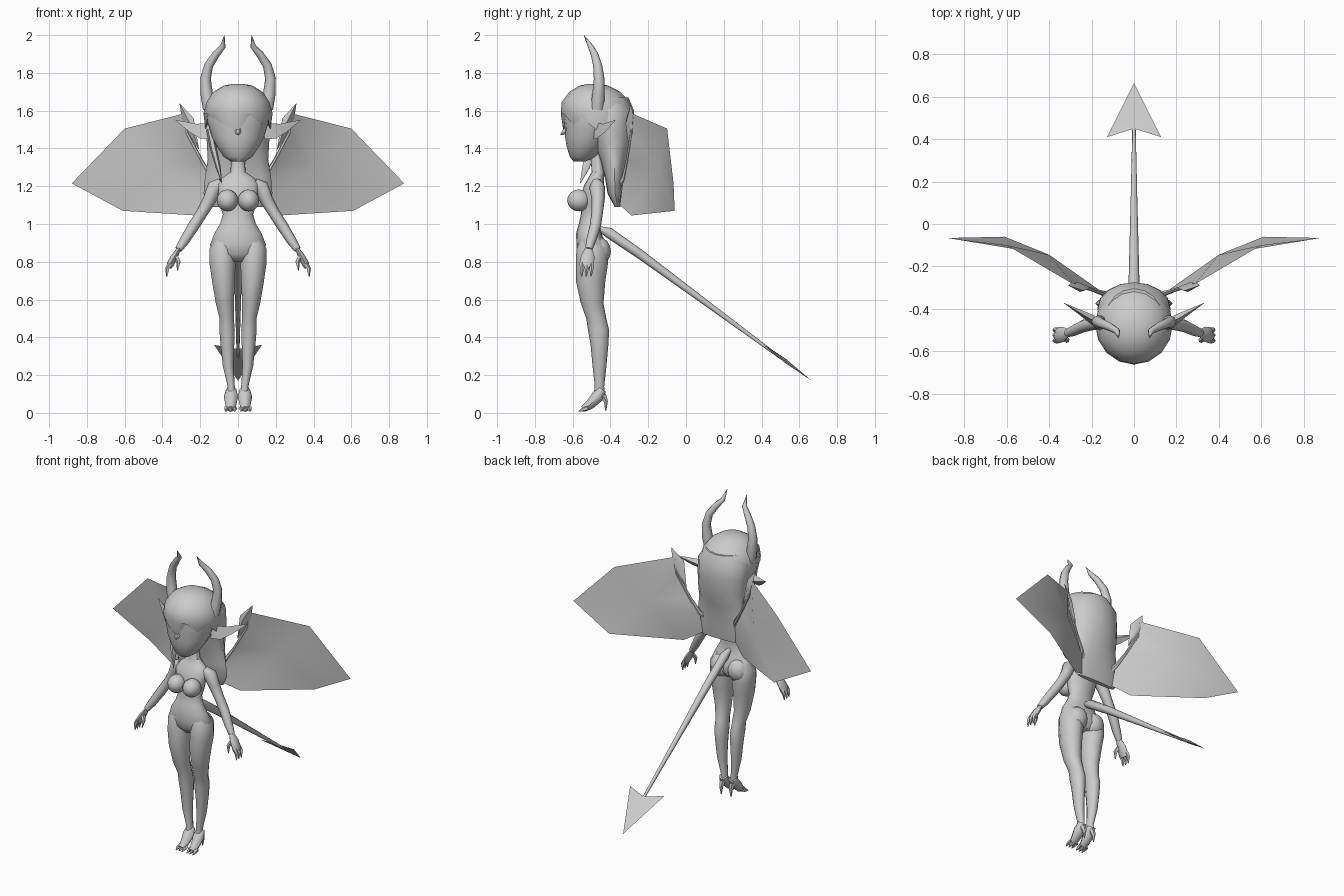
import bpy, bmesh, math
from mathutils import Vector

grey = bpy.data.materials.new("plain grey")
grey.diffuse_color = (0.6, 0.6, 0.6, 1)


def make(name, bm, mirror=False, angle=50):
    bmesh.ops.recalc_face_normals(bm, faces=bm.faces[:])
    me = bpy.data.meshes.new(name)
    bm.to_mesh(me)
    bm.free()
    me.materials.append(grey)
    ob = bpy.data.objects.new(name, me)
    bpy.context.collection.objects.link(ob)
    if mirror:
        ob.modifiers.new("mirror", 'MIRROR').use_mirror_merge = False
    bpy.ops.object.select_all(action='DESELECT')
    ob.select_set(True)
    bpy.context.view_layer.objects.active = ob
    bpy.ops.object.shade_smooth_by_angle(angle=math.radians(angle))
    return ob


def skin(bm, loops):
    """Bridge equal vertex loops and cap both ends."""
    rows = [[bm.verts.new(p) for p in loop] for loop in loops]
    n = len(rows[0])
    for a, b in zip(rows, rows[1:]):
        for i in range(n):
            j = (i + 1) % n
            bm.faces.new((a[i], a[j], b[j], b[i]))
    bm.faces.new(rows[0])
    bm.faces.new(rows[-1])


def loft(name, rings, n=12, mirror=False, x=None, edit=None):
    """Stack of level ellipses: (z, y, rx, ry) or (z, y, rx, ry, x)."""
    bm = bmesh.new()
    loops = []
    for r in rings:
        z, y, rx, ry = r[:4]
        cx = r[4] if len(r) > 4 else 0
        loops.append([Vector((cx + rx * math.sin(k * math.tau / n),
                              y - ry * math.cos(k * math.tau / n), z)) for k in range(n)])
    if edit:
        edit(loops)
    skin(bm, loops)
    return make(name, bm, mirror)


def tube(name, path, radii, n=8, mirror=True, flat=1.0, up=(0, 1, 0)):
    """Tapered tube along a path; flat scales the thickness across the up axis."""
    bm = bmesh.new()
    pts = [Vector(p) for p in path]
    loops = []
    for i, p in enumerate(pts):
        d = (pts[min(i + 1, len(pts) - 1)] - pts[max(i - 1, 0)]).normalized()
        s = d.cross(Vector(up)).normalized()
        u = s.cross(d).normalized()
        loops.append([p + radii[i] * (s * flat * math.cos(k * math.tau / n) +
                                      u * math.sin(k * math.tau / n)) for k in range(n)])
    skin(bm, loops)
    return make(name, bm, mirror)


def ball(name, centre, size, mirror=True):
    bm = bmesh.new()
    bmesh.ops.create_uvsphere(bm, u_segments=12, v_segments=8, radius=1)
    for v in bm.verts:
        v.co = Vector(centre) + Vector(a * b for a, b in zip(v.co, size))
    return make(name, bm, mirror)


def sheet(name, points, faces, mirror=True, angle=60):
    bm = bmesh.new()
    vs = [bm.verts.new(p) for p in points]
    for f in faces:
        bm.faces.new([vs[i] for i in f])
    return make(name, bm, mirror, angle)


# Torso and neck
loft("torso", [(0.80, -0.49, 0.05, 0.05), (0.84, -0.495, 0.135, 0.08), (0.89, -0.50, 0.148, 0.08),
               (0.95, -0.515, 0.125, 0.067), (1.00, -0.512, 0.095, 0.056), (1.05, -0.505, 0.08, 0.052),
               (1.10, -0.50, 0.095, 0.056), (1.16, -0.495, 0.105, 0.06), (1.21, -0.485, 0.112, 0.052),
               (1.245, -0.475, 0.085, 0.042), (1.275, -0.465, 0.04, 0.034), (1.38, -0.475, 0.033, 0.033)], 16)
ball("breast", (0.056, -0.567, 1.125), (0.056, 0.062, 0.058))
ball("buttock", (0.064, -0.462, 0.855), (0.07, 0.064, 0.075))

# Legs
loft("leg", [(0.93, -0.505, 0.05, 0.05, 0.075), (0.87, -0.498, 0.07, 0.082, 0.083),
             (0.79, -0.498, 0.072, 0.085, 0.082), (0.70, -0.505, 0.064, 0.078, 0.077),
             (0.58, -0.497, 0.05, 0.06, 0.070), (0.50, -0.475, 0.04, 0.053, 0.060),
             (0.44, -0.463, 0.043, 0.056, 0.058), (0.36, -0.458, 0.038, 0.047, 0.056),
             (0.25, -0.458, 0.03, 0.037, 0.052), (0.14, -0.458, 0.02, 0.025, 0.036),
             (0.09, -0.46, 0.022, 0.03, 0.036)], 10, True)
# Raised feet with toes and heel spur
tube("foot", [(0.036, -0.445, 0.125), (0.037, -0.47, 0.085), (0.038, -0.51, 0.042), (0.039, -0.545, 0.02)],
     [0.024, 0.033, 0.025, 0.017], flat=1.15, up=(0, 0, 1))
for i, x in enumerate((0.016, 0.038, 0.06)):
    tube("toe_%d" % (i + 1), [(x, -0.52, 0.025), (x + 0.002, -0.547, 0.018), (x + 0.002, -0.568, 0.008)],
         [0.013, 0.011, 0.002], 5, up=(0, 0, 1))
tube("heel_spur", [(0.036, -0.44, 0.095), (0.036, -0.424, 0.06), (0.036, -0.425, 0.012)],
     [0.02, 0.013, 0.003], 6)

# Arms and hands
tube("arm", [(0.085, -0.475, 1.215), (0.122, -0.47, 1.195), (0.15, -0.465, 1.13), (0.19, -0.47, 1.06),
             (0.235, -0.48, 0.99), (0.285, -0.503, 0.91), (0.315, -0.515, 0.865)],
     [0.03, 0.042, 0.035, 0.03, 0.03, 0.026, 0.019])
tube("palm", [(0.312, -0.515, 0.87), (0.335, -0.52, 0.83), (0.357, -0.525, 0.79), (0.365, -0.527, 0.77)],
     [0.02, 0.036, 0.038, 0.028], flat=0.5)
for i, y in enumerate((-0.55, -0.525, -0.50)):
    tube("finger_%d" % (i + 1), [(0.357, y, 0.79), (0.374, y, 0.765), (0.377, y - 0.003, 0.722)],
         [0.014, 0.012, 0.003], 5)
tube("thumb", [(0.33, -0.535, 0.83), (0.315, -0.55, 0.80), (0.32, -0.557, 0.755)], [0.015, 0.012, 0.003], 5)

# Head
loft("face", [(1.33, -0.565, 0.035, 0.03), (1.355, -0.545, 0.075, 0.07), (1.41, -0.53, 0.112, 0.102),
              (1.46, -0.52, 0.138, 0.12), (1.51, -0.505, 0.152, 0.137), (1.56, -0.49, 0.17, 0.16),
              (1.62, -0.48, 0.165, 0.165)], 16)
tube("nose", [(0, -0.62, 1.51), (0, -0.645, 1.485), (0, -0.664, 1.472)], [0.02, 0.016, 0.003], 6, False)


def fringe(loops):
    # Lower rim dips to the brow in front and rises at the temples
    for k, p in enumerate(loops[-1]):
        p.z += (0.05, 0.025, -0.005)[abs((k + 1) % 16 - 8) % 3] if p.y < -0.5 else -0.03
    loops[-1][0].z = 1.49


loft("hair_cap", [(1.742, -0.49, 0.025, 0.025), (1.733, -0.488, 0.075, 0.075), (1.70, -0.483, 0.13, 0.135),
                  (1.645, -0.476, 0.17, 0.182), (1.585, -0.473, 0.183, 0.19), (1.53, -0.477, 0.172, 0.172)],
     16, edit=fringe)
loft("long_hair", [(1.67, -0.43, 0.13, 0.125), (1.60, -0.405, 0.172, 0.13), (1.52, -0.395, 0.172, 0.12),
                   (1.43, -0.385, 0.165, 0.105), (1.34, -0.38, 0.16, 0.075), (1.25, -0.378, 0.175, 0.052),
                   (1.16, -0.375, 0.182, 0.04), (1.09, -0.362, 0.145, 0.015)], 16)
# Loose lock on one side
tube("hair_lock", [(-0.15, -0.48, 1.50), (-0.13, -0.50, 1.40), (-0.105, -0.53, 1.30), (-0.085, -0.56, 1.215)],
     [0.03, 0.03, 0.022, 0.002], 6, False, 0.6)

# Horns
tube("horn", [(0.15, -0.47, 1.61), (0.166, -0.463, 1.69), (0.172, -0.46, 1.77), (0.155, -0.468, 1.84),
              (0.115, -0.485, 1.90), (0.08, -0.505, 1.94), (0.072, -0.54, 2.0)],
     [0.036, 0.033, 0.028, 0.024, 0.02, 0.015, 0.001])

# Pointed ears, flattened cups with a drooping lobe
sheet("ear", [(0.14, -0.48, 1.535), (0.14, -0.49, 1.45), (0.20, -0.475, 1.452), (0.255, -0.43, 1.485),
              (0.335, -0.37, 1.552), (0.22, -0.44, 1.53), (0.19, -0.43, 1.495)],
      [(0, 1, 2), (0, 2, 5), (2, 3, 5), (3, 4, 5), (0, 6, 1), (1, 6, 2), (2, 6, 3), (3, 6, 4), (4, 6, 5), (5, 6, 0)],
      angle=40)

# Wings: curved membrane fanned around a bulging middle point
rim = [(0.12, -0.35, 1.10), (0.13, -0.335, 1.22), (0.19, -0.315, 1.33), (0.27, -0.29, 1.47),
       (0.285, -0.285, 1.585), (0.60, -0.10, 1.505), (0.88, -0.066, 1.215), (0.61, -0.06, 1.07),
       (0.22, -0.29, 1.045)]
sheet("wing", rim + [(0.40, -0.145, 1.30)], [(i, (i + 1) % 9, 9) for i in range(9)])
# Wing edge bone and leaf-shaped claw
tube("wing_bone", [(0.10, -0.38, 1.18), (0.135, -0.33, 1.24), (0.19, -0.312, 1.33), (0.27, -0.288, 1.48),
                   (0.28, -0.285, 1.57)], [0.02, 0.014, 0.009, 0.009, 0.005], 6)
sheet("wing_claw", [(0.31, -0.29, 1.64), (0.235, -0.315, 1.56), (0.205, -0.30, 1.39), (0.275, -0.285, 1.49),
                    (0.30, -0.28, 1.575), (0.255, -0.32, 1.53), (0.262, -0.275, 1.53)],
      [(0, 1, 5), (1, 2, 5), (2, 3, 5), (3, 4, 5), (4, 0, 5),
       (1, 0, 6), (2, 1, 6), (3, 2, 6), (4, 3, 6), (0, 4, 6)], angle=40)

# Tail with barbed arrow tip
tube("tail", [(0, -0.46, 0.975), (0, -0.41, 0.955), (0, -0.25, 0.845), (0, 0.1, 0.587), (0, 0.50, 0.292)],
     [0.014, 0.028, 0.025, 0.016, 0.007], 8, False, up=(0, 0.6, 0.8)).modifiers
sheet("tail_tip", [(0, 0.665, 0.17), (0.127, 0.41, 0.36), (0, 0.45, 0.338), (-0.127, 0.41, 0.36),
                   (0, 0.53, 0.285), (0, 0.52, 0.268)],
      [(0, 1, 4), (1, 2, 4), (2, 3, 4), (3, 0, 4), (1, 0, 5), (2, 1, 5), (3, 2, 5), (0, 3, 5)], False, 30)
